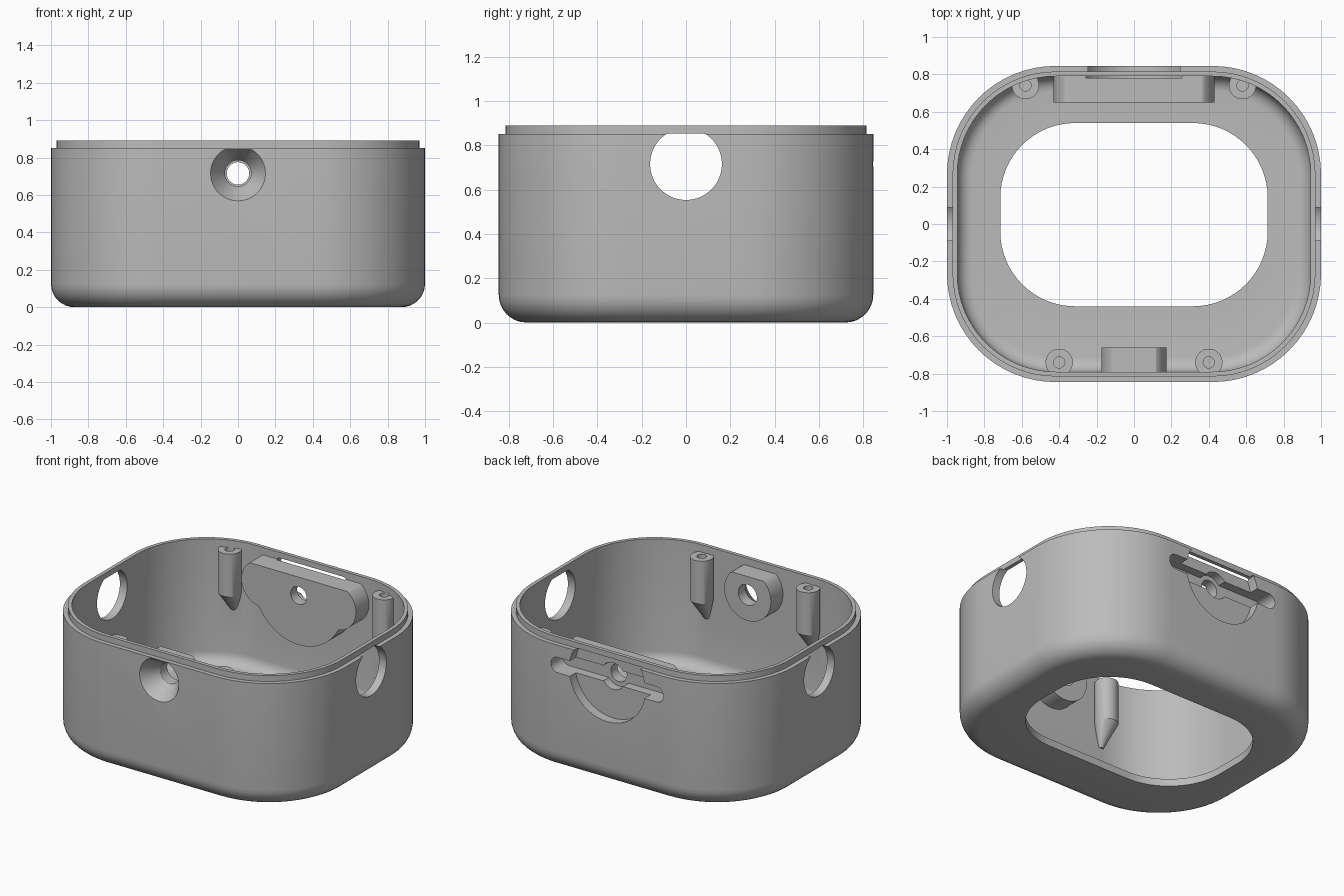
import bpy
import bmesh
from math import sin, cos, pi, copysign

if "Cube" in bpy.data.objects:
    bpy.data.objects.remove(bpy.data.objects["Cube"], do_unlink=True)

AXIS_Z = 0.715      # height shared by every wall opening
LEDGE = 0.852       # openings stop under the lip
BOSS_TOP = 0.84

grey = bpy.data.materials.new("plain_grey")
grey.use_nodes = True
colour = (0.5, 0.5, 0.5, 1)
grey.diffuse_color = colour
grey.node_tree.nodes["Principled BSDF"].inputs["Base Color"].default_value = colour


def loft(name, rings, wrap=False):
    """Skin equal-length point rings into a closed solid."""
    bm = bmesh.new()
    rows = [[bm.verts.new(p) for p in ring] for ring in rings]
    pairs = list(zip(rows, rows[1:]))
    if wrap:
        pairs.append((rows[-1], rows[0]))
    else:
        bm.faces.new(rows[0])
        bm.faces.new(rows[-1])
    n = len(rows[0])
    for a, b in pairs:
        for i in range(n):
            j = (i + 1) % n
            bm.faces.new((a[i], a[j], b[j], b[i]))
    # clipped outlines can leave zero-size edges
    bmesh.ops.remove_doubles(bm, verts=bm.verts, dist=1e-5)
    bmesh.ops.recalc_face_normals(bm, faces=bm.faces)
    mesh = bpy.data.meshes.new(name)
    bm.to_mesh(mesh)
    bm.free()
    mesh.materials.append(grey)
    obj = bpy.data.objects.new(name, mesh)
    bpy.context.collection.objects.link(obj)
    return obj


def rounded_rect(hx, hy, r, z, cy=0, steps=16):
    ring = []
    for q, (sx, sy) in enumerate(((1, 1), (-1, 1), (-1, -1), (1, -1))):
        for k in range(steps + 1):
            t = (q + k / steps) * pi / 2
            ring.append((sx * (hx - r) + r * cos(t),
                         cy + sy * (hy - r) + r * sin(t), z))
    return ring


def outline(r, y, half=0, cap=9, n=72):
    """Circle or stadium standing across the y axis, cut flat at cap."""
    ring = []
    for i in range(n):
        t = (i + 0.5) * 2 * pi / n
        x = r * cos(t) + copysign(half, cos(t))
        ring.append((x, y, min(AXIS_Z + r * sin(t), cap)))
    return ring


def plug(name, r, y0, y1, half=0, cap=9):
    return loft(name, [outline(r, y0, half, cap), outline(r, y1, half, cap)])


def disc(x, y, z, r, n=32):
    return [(x + r * cos(2 * pi * i / n), y + r * sin(2 * pi * i / n), z) for i in range(n)]


def combine(target, tool, operation):
    mod = target.modifiers.new(tool.name, "BOOLEAN")
    mod.operation = operation
    mod.solver = "EXACT"
    mod.object = tool
    bpy.context.view_layer.objects.active = target
    bpy.ops.object.modifier_apply(modifier=mod.name)
    bpy.data.objects.remove(tool, do_unlink=True)


# Shell: one wall section swept round the rounded rectangle
FILLET, WALL, INNER_FILLET, FLOOR = 0.125, 0.055, 0.08, 0.05
section = []
for k in range(9):
    t = k / 8 * pi / 2
    section.append((FILLET * (1 - sin(t)), FILLET * (1 - cos(t))))
section += [(0, 0.85), (0.03, 0.85), (0.03, 0.89), (WALL, 0.89)]
for k in range(7):
    t = k / 6 * pi / 2
    section.append((WALL + INNER_FILLET * (1 - cos(t)),
                    FLOOR + INNER_FILLET * (1 - sin(t))))
rings = [rounded_rect(1 - d, 0.845 - d, 0.58 - d, z) for d, z in section]
rings.insert(0, rounded_rect(0.715, 0.49, 0.4, 0, cy=0.05))
rings.append(rounded_rect(0.715, 0.49, 0.4, FLOOR, cy=0.05))
case = loft("open_case", rings, wrap=True)

# Bosses on the inside of the front and back walls
combine(case, plug("front_boss", 0.175, -0.82, -0.66, cap=BOSS_TOP), "UNION")
back = plug("back_boss", 0.155, 0.65, 0.82, half=0.275, cap=BOSS_TOP)
combine(back, plug("back_boss_disc", 0.335, 0.65, 0.82, cap=BOSS_TOP), "UNION")
combine(case, back, "UNION")

# Screw posts with slanted tips that run into the wall, and their screw holes
for x, y in ((0.4, -0.74), (-0.4, -0.74), (0.58, 0.74), (-0.58, 0.74)):
    tip_y = y + copysign(0.055, y)
    post = loft("screw_post", [disc(x, y, BOSS_TOP, 0.073), disc(x, y, 0.55, 0.073),
                               disc(x, tip_y, 0.4, 0.016)])
    combine(case, post, "UNION")
    hole = loft("screw_hole", [disc(x, y, 0.845, 0.03), disc(x, y, 0.6, 0.03)])
    combine(case, hole, "DIFFERENCE")

# Countersunk front hole
countersink = loft("countersink", [outline(r, y, cap=LEDGE) for r, y in
                                   ((0.157, -0.86), (0.07, -0.735), (0.07, -0.6))])
combine(case, countersink, "DIFFERENCE")

# Back recess, cross slot, hub and through hole
for cutter in (plug("back_recess", 0.285, 0.78, 0.9, cap=LEDGE),
               plug("back_slot", 0.052, 0.72, 0.91, half=0.37),
               plug("back_hub", 0.09, 0.72, 0.92),
               plug("back_hole", 0.06, 0.6, 0.93)):
    combine(case, cutter, "DIFFERENCE")

# Round side openings
for side in (1, -1):
    opening = loft("side_opening", [[(side * d, x, z) for x, y, z in outline(0.162, 0, cap=LEDGE)]
                                    for d in (0.85, 1.1)])
    combine(case, opening, "DIFFERENCE")

bpy.ops.object.select_all(action="DESELECT")
case.select_set(True)
bpy.context.view_layer.objects.active = case
bpy.ops.object.shade_smooth_by_angle(angle=pi / 6)
